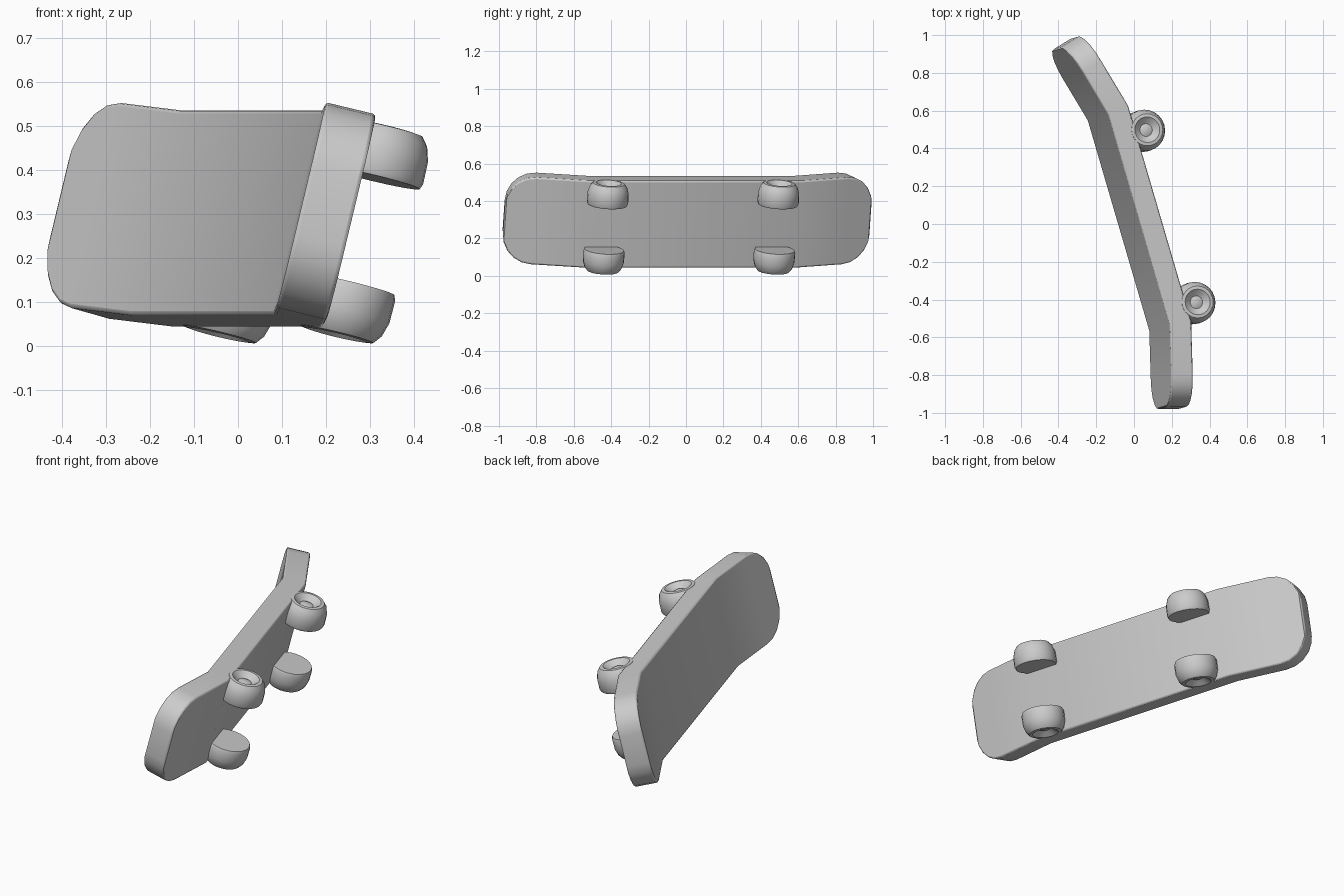
import bpy, bmesh, math
from mathutils import Vector, Matrix

cube = bpy.data.objects.get("Cube")
if cube:
    bpy.data.objects.remove(cube)

grey = bpy.data.materials.new("plain_grey")
grey.use_nodes = True
colour = (0.6, 0.6, 0.6, 1)
grey.diffuse_color = colour
grey.node_tree.nodes["Principled BSDF"].inputs["Base Color"].default_value = colour

# Board frame: length, width and underside normal as columns
yaw, lean = math.radians(16.3), math.radians(14)
length = Vector((-math.sin(yaw), math.cos(yaw), 0))
side = Vector((math.cos(yaw), math.sin(yaw), 0))
width = side * math.sin(lean) + Vector((0, 0, math.cos(lean)))
under = side * math.cos(lean) - Vector((0, 0, math.sin(lean)))
FRAME = Matrix((length, width, under)).transposed().to_4x4()
FRAME.translation = (0.027, 0.023, 0.29)


def finish(bm, name):
    bmesh.ops.recalc_face_normals(bm, faces=bm.faces)
    mesh = bpy.data.meshes.new(name)
    bm.to_mesh(mesh)
    bm.free()
    mesh.materials.append(grey)
    ob = bpy.data.objects.new(name, mesh)
    bpy.context.collection.objects.link(ob)
    ob.matrix_world = FRAME
    bpy.ops.object.select_all(action='DESELECT')
    ob.select_set(True)
    bpy.context.view_layer.objects.active = ob
    bpy.ops.object.shade_smooth_by_angle(angle=math.radians(35))
    return ob


# Deck: rectangular sections lofted along a path with two kicked-up ends
KINK, TAIL, BEND = 0.587, 0.435, math.radians(15)
HALF_W, HALF_T, ROUND = 0.24, 0.059, 0.16
STEPS = 5


def section(bm, s, half):
    over, sign = abs(s) - KINK, math.copysign(1, s)
    angle, stretch, run = 0, 1, 0
    if abs(over) < 1e-5:
        angle, stretch = BEND / 2, 1 / math.cos(BEND / 2)
    elif over > 0:
        angle, run = BEND, over
    u = min(abs(s), KINK) + run * math.cos(BEND)
    n = -run * math.sin(BEND)
    du, dn = math.sin(angle) * stretch, math.cos(angle) * stretch
    return [bm.verts.new((sign * (u + t * du), w, n + t * dn))
            for t, w in ((-HALF_T, -half), (-HALF_T, half),
                         (HALF_T, half), (HALF_T, -half))]


end = KINK + TAIL
tail = [(KINK, HALF_W)]
for i in range(STEPS + 1):
    a = math.pi / 2 * i / STEPS
    tail.append((end - ROUND * (1 - math.sin(a)), HALF_W - ROUND * (1 - math.cos(a))))
path = [(-s, h) for s, h in reversed(tail)] + tail

bm = bmesh.new()
rings = [section(bm, s, h) for s, h in path]
for a, b in zip(rings, rings[1:]):
    for i in range(4):
        j = (i + 1) % 4
        bm.faces.new((a[i], a[j], b[j], b[i]))
bm.faces.new(rings[0])
bm.faces.new(rings[-1])
deck = finish(bm, "deck")
bevel = deck.modifiers.new("soft_edges", 'BEVEL')
bevel.width, bevel.segments = 0.014, 2
bevel.limit_method, bevel.angle_limit = 'ANGLE', math.radians(50)

# Wheels: spun profile (radius, distance from inner face) with a dished outer face
PROFILE = [(0, 0), (0.106, 0), (0.111, 0.012), (0.11, 0.065), (0.1, 0.098),
           (0.085, 0.117), (0.068, 0.119), (0.048, 0.102), (0.034, 0.092),
           (0.02, 0.098), (0, 0.1)]
SIDES = 24


def wheel(name, u, facing):
    bm = bmesh.new()
    verts = [bm.verts.new((u + r, facing * (0.124 + d), 0.12)) for r, d in PROFILE]
    edges = [bm.edges.new(pair) for pair in zip(verts, verts[1:])]
    bmesh.ops.spin(bm, geom=verts + edges, cent=(u, 0, 0.12), axis=(0, 1, 0),
                   angle=math.tau, steps=SIDES, use_merge=True)
    bmesh.ops.remove_doubles(bm, verts=bm.verts, dist=1e-4)
    finish(bm, name)


for end_name, u in (("front", -0.505), ("back", 0.445)):
    for side_name, facing in (("upper", 1), ("lower", -1)):
        wheel(f"{end_name}_{side_name}_wheel", u, facing)
